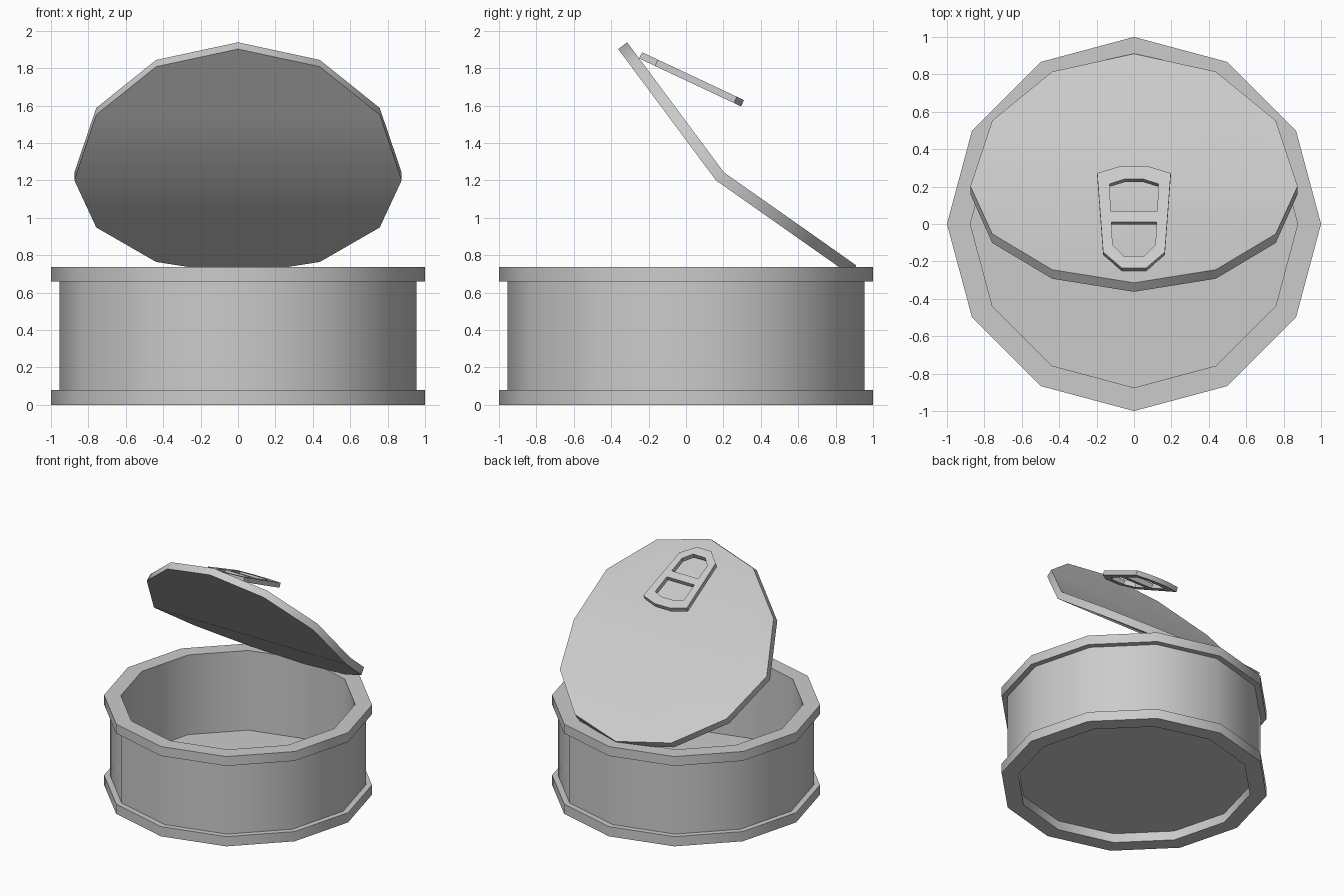
import bpy, bmesh
from math import sin, cos, tau, radians
from mathutils import Vector

if "Cube" in bpy.data.objects:
    bpy.data.objects.remove(bpy.data.objects["Cube"])

SIDES = 12
R_IN = 0.875


def finish(bm, name, angle=40):
    bmesh.ops.recalc_face_normals(bm, faces=bm.faces)
    mesh = bpy.data.meshes.new(name)
    bm.to_mesh(mesh)
    bm.free()
    ob = bpy.data.objects.new(name, mesh)
    bpy.context.collection.objects.link(ob)
    bpy.ops.object.select_all(action='DESELECT')
    ob.select_set(True)
    bpy.context.view_layer.objects.active = ob
    bpy.ops.object.shade_smooth_by_angle(angle=radians(angle))
    return ob


def ring(bm, r, z):
    return [bm.verts.new((r * cos(i * tau / SIDES), r * sin(i * tau / SIDES), z))
            for i in range(SIDES)]


def bridge(bm, a, b):
    n = len(a)
    for i in range(n):
        j = (i + 1) % n
        bm.faces.new((a[i], a[j], b[j], b[i]))


# Can body: closed wall profile with rolled rims top and bottom
bm = bmesh.new()
profile = [(R_IN, 0), (1, 0), (1, 0.08), (0.955, 0.08), (0.955, 0.66),
           (1, 0.66), (1, 0.737), (R_IN, 0.737)]
rings = [ring(bm, r, z) for r, z in profile]
for a, b in zip(rings, rings[1:] + rings[:1]):
    bridge(bm, a, b)
finish(bm, "can_body")

# Can floor: thin plate recessed above the bottom rim
bm = bmesh.new()
low, high = ring(bm, R_IN, 0.075), ring(bm, R_IN, 0.083)
bridge(bm, low, high)
bm.faces.new(low)
bm.faces.new(high)
finish(bm, "can_floor")

# Peeled lid: disc folded across its middle, s runs from the bend to the tip
BEND = Vector((0, 0.16, 1.20))
LOWER, UPPER = Vector((0, -0.818, 0.576)), Vector((0, -0.597, 0.802))
OFFSETS = {-1: Vector((0, 0.035, 0.049)), 0: Vector((0, 0.043, 0.042)),
           1: Vector((0, 0.048, 0.036))}
bm = bmesh.new()
under, upper = [], []
for v in range(SIDES):
    x, s = R_IN * cos(v * tau / SIDES), R_IN * sin(v * tau / SIDES)
    side = 0 if abs(s) < 1e-4 else (1 if s > 0 else -1)
    p = BEND + Vector((x, 0, 0)) + (UPPER if s > 0 else LOWER) * s
    under.append(bm.verts.new(p))
    upper.append(bm.verts.new(p + OFFSETS[side]))
bridge(bm, under, upper)
half = SIDES // 2
for loop in (under, upper):
    bm.faces.new(loop[:half + 1])
    bm.faces.new(loop[half:] + loop[:1])
finish(bm, "lid")

# Pull tab: tapered plate with two finger holes, tilted off the lid
half_outlines = [
    [(0.07, 0.31), (0.197, 0.272), (0.165, -0.15), (0.065, -0.235)],
    [(0.05, 0.24), (0.13, 0.215), (0.125, 0.07)],
    [(0.12, 0.012), (0.115, -0.11), (0.055, -0.17)],
]
bm = bmesh.new()
edges = []
for pts in half_outlines:
    loop = pts + [(-x, y) for x, y in reversed(pts)]
    vs = [bm.verts.new((x, y, 1.885 - 0.47 * (y + 0.235))) for x, y in loop]
    edges += [bm.edges.new((vs[i], vs[i - 1])) for i in range(len(vs))]
bmesh.ops.triangle_fill(bm, edges=edges, use_beauty=True,
                        normal=Vector((0, 0.425, 0.905)))
ext = bmesh.ops.extrude_face_region(bm, geom=bm.faces[:], use_keep_orig=True)
moved = [g for g in ext["geom"] if isinstance(g, bmesh.types.BMVert)]
bmesh.ops.translate(bm, verts=moved, vec=Vector((0, -0.425, -0.905)) * 0.037)
finish(bm, "pull_tab", 25)
